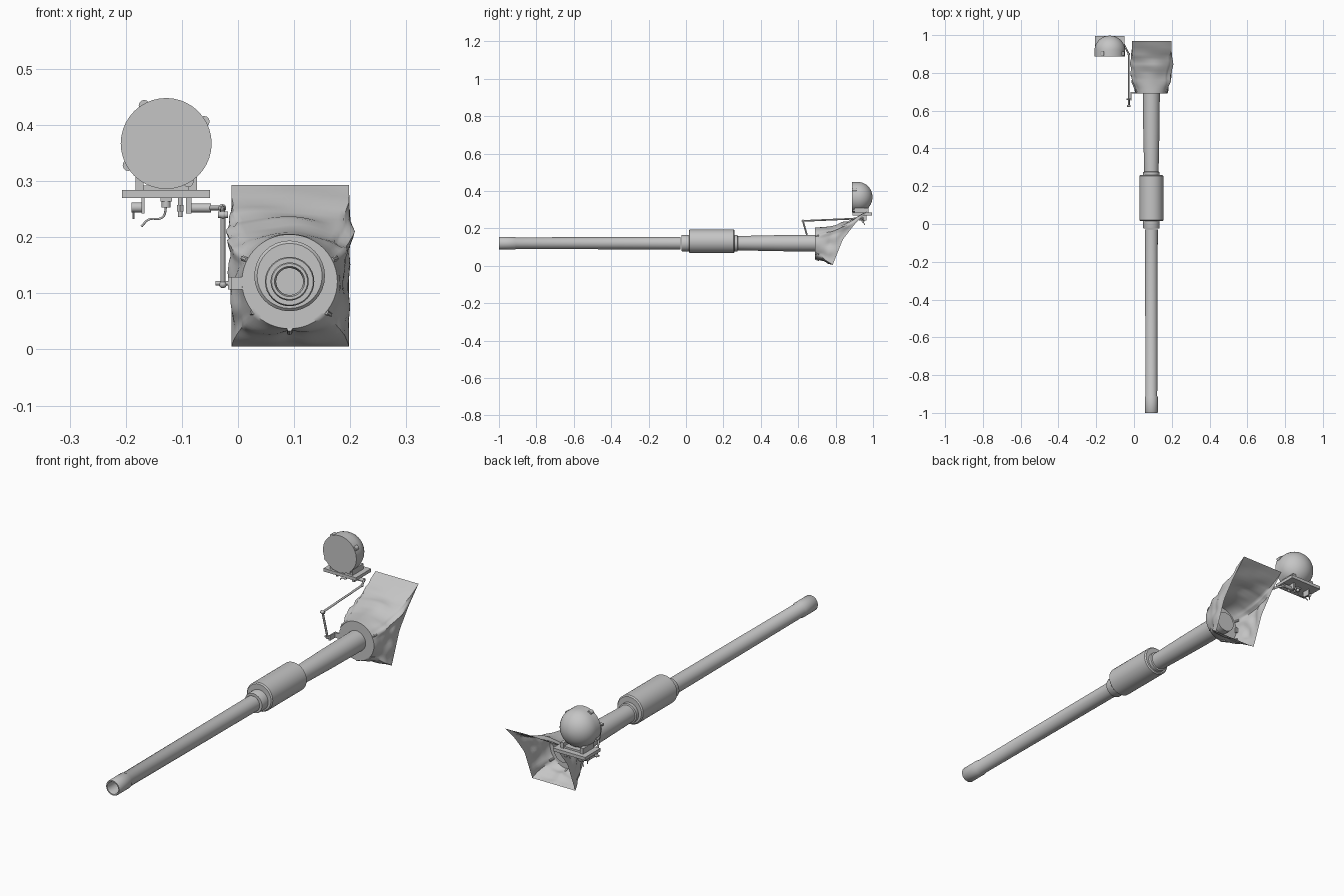
import bpy, bmesh, math
from mathutils import Vector, noise

if "Cube" in bpy.data.objects:
    bpy.data.objects.remove(bpy.data.objects["Cube"])

grey = bpy.data.materials.new("grey paint")
grey.diffuse_color = (0.56, 0.56, 0.56, 1)
grey.use_nodes = True
grey.node_tree.nodes["Principled BSDF"].inputs["Base Color"].default_value = grey.diffuse_color
GX, GZ = 0.092, 0.121          # gun axis
LX, LZ = -0.128, 0.367         # searchlight axis


def finish(name, bm, angle=35):
    bmesh.ops.recalc_face_normals(bm, faces=bm.faces)
    me = bpy.data.meshes.new(name)
    bm.to_mesh(me)
    bm.free()
    ob = bpy.data.objects.new(name, me)
    bpy.context.collection.objects.link(ob)
    me.materials.append(grey)
    bpy.ops.object.select_all(action='DESELECT')
    ob.select_set(True)
    bpy.context.view_layer.objects.active = ob
    bpy.ops.object.shade_smooth_by_angle(angle=math.radians(angle))
    return ob


def skin(bm, rings):
    for a, b in zip(rings, rings[1:]):
        n = len(a)
        for i in range(n):
            bm.faces.new((a[i], a[(i + 1) % n], b[(i + 1) % n], b[i]))


def turned(name, profile, cx, cz, n=32):
    """Turn (y, radius) pairs about an axis along y."""
    bm = bmesh.new()
    rings = [[bm.verts.new((cx + r * math.cos(2 * math.pi * i / n), y,
                            cz + r * math.sin(2 * math.pi * i / n)))
              for i in range(n)] for y, r in profile]
    skin(bm, rings)
    bm.faces.new(rings[0])
    bm.faces.new(rings[-1])
    return finish(name, bm)


def rod(name, a, b, r, n=12):
    a, b = Vector(a), Vector(b)
    bm = bmesh.new()
    bmesh.ops.create_cone(bm, cap_ends=True, segments=n, radius1=r, radius2=r, depth=(b - a).length)
    q = (b - a).to_track_quat('Z', 'Y')
    for v in bm.verts:
        v.co = q @ v.co + (a + b) / 2
    return finish(name, bm)


def box(name, lo, hi):
    bm = bmesh.new()
    bmesh.ops.create_cube(bm, size=1)
    for v in bm.verts:
        v.co = [(l + h) / 2 + c * (h - l) for c, l, h in zip(v.co, lo, hi)]
    return finish(name, bm)


def ball(name, c, r):
    bm = bmesh.new()
    bmesh.ops.create_uvsphere(bm, u_segments=12, v_segments=8, radius=r)
    bmesh.ops.translate(bm, vec=c, verts=bm.verts)
    return finish(name, bm, 60)


# Gun tube with hollow muzzle
turned("gun_barrel", [(-0.9, 0.024), (-0.99, 0.024), (-1, 0.027), (-1, 0.032), (-0.997, 0.034),
                      (-0.915, 0.034), (-0.91, 0.031), (-0.03, 0.034)], GX, GZ)
turned("barrel_collar", [(-0.025, 0.034), (-0.025, 0.042), (-0.02, 0.044), (0.025, 0.044)], GX, GZ)
turned("bore_evacuator", [(0.015, 0.058), (0.02, 0.063), (0.255, 0.063), (0.26, 0.058)], GX, 0.131)
turned("rear_barrel", [(0.25, 0.044), (0.275, 0.044), (0.277, 0.038), (0.36, 0.04),
                       (0.50, 0.043), (0.72, 0.045)], GX, GZ)

# Canvas cover: round at the gun, stretched to a slanted rectangle at the turret
SIDE, STEPS = 20, 16
CLIPS = [27, 153, 220, 270, 320]
EDGE = [(0.0, 0.782), (0.14, 0.838), (0.22, 0.9), (0.293, 0.97)]


def edge_y(z):
    for (z0, y0), (z1, y1) in zip(EDGE, EDGE[1:]):
        if z <= z1:
            return y0 + (y1 - y0) * (z - z0) / (z1 - z0)
    return EDGE[-1][1]


def cover_point(k, t):
    side, f = divmod(k, SIDE)
    f = f / SIDE
    ang = math.radians(-45 + 90 * (side + f))
    c, s = math.cos(ang), math.sin(ang)
    u = 2 * f - 1
    ex, ez = [(1, u), (-u, 1), (-1, -u), (u, -1)][side]
    end = Vector((GX + 0.001 + 0.1045 * ex, 0, 0.149 + 0.144 * ez))
    end.y = edge_y(end.z)
    start = Vector((GX + 0.085 * c, 0.69, GZ + 0.084 * s))
    up = max(0, s)
    w = t ** (1.1 + 0.9 * up)                 # late flare over the top
    wx = 1 - (1 - t) ** 1.6                   # quick swell at the flanks
    p = Vector((start.x + (end.x - start.x) * wx, start.y + (end.y - start.y) * t,
                start.z + (end.z - start.z) * w))
    bulge = math.sin(math.pi * t)
    deg = math.degrees(ang) % 360
    fold = sum(math.exp(-((deg - a) / 7) ** 2) for a in CLIPS[:2]) * 0.014
    fold -= sum(math.exp(-((deg - a) / 9) ** 2) for a in CLIPS[2:]) * 0.007
    wrinkle = 0.012 * noise.noise(Vector((p.x * 9, p.y * 26, p.z * 22)))
    out = bulge * (fold + wrinkle + 0.003)
    return p + Vector((c, 0, s)) * out


bm = bmesh.new()
N = SIDE * 4
rings = []
for r, y in ((0.044, 0.69), (0.079, 0.69)):
    rings.append([bm.verts.new((GX + r * math.cos(math.radians(-45 + 360 * k / N)), y,
                                GZ + r * math.sin(math.radians(-45 + 360 * k / N))))
                  for k in range(N)])
for j in range(STEPS + 1):
    rings.append([bm.verts.new(cover_point(k, j / STEPS)) for k in range(N)])
skin(bm, rings)
finish("canvas_cover", bm, 50)

# Clips round the cover
for a in CLIPS:
    c, s = math.cos(math.radians(a)), math.sin(math.radians(a))
    rod("cover_clip", (GX + 0.084 * c, 0.692, GZ + 0.084 * s),
        (GX + 0.093 * c, 0.712, GZ + 0.091 * s), 0.005, 8)

# Searchlight drum with domed back
dome = [(0.92 + 0.077 * math.sin(math.radians(a)), 0.081 * math.cos(math.radians(a)))
        for a in range(0, 90, 9)]
turned("searchlight", [(0.888, 0.081)] + dome + [(0.9969, 0.003)], LX, LZ, 40)
for a in (30, 120, 210, 300):
    c, s = math.cos(math.radians(a)), math.sin(math.radians(a))
    turned("rim_lug", [(0.891, 0.010), (0.912, 0.010)], LX + 0.078 * c, LZ + 0.078 * s, 12)

# Platform and the saddle holding the lamp
box("platform", (-0.207, 0.889, 0.27), (-0.05, 0.995, 0.284))
for x in (-0.183, -0.088):
    box("saddle_cheek", (x, 0.90, 0.282), (x + 0.015, 0.975, 0.308))
box("saddle_base", (-0.17, 0.905, 0.282), (-0.085, 0.97, 0.292))

# Fittings under the platform
box("left_bracket", (-0.172, 0.93, 0.242), (-0.167, 0.965, 0.272))
rod("left_knob", (-0.19, 0.948, 0.253), (-0.17, 0.948, 0.253), 0.009)
rod("knob_lever", (-0.186, 0.948, 0.232), (-0.186, 0.948, 0.262), 0.002, 6)
rod("cable_socket", (LX, 0.94, 0.253), (LX, 0.94, 0.272), 0.008)
box("socket_flange", (LX - 0.01, 0.93, 0.264), (LX + 0.01, 0.95, 0.272))
rod("clamp_bolt", (-0.103, 0.95, 0.236), (-0.103, 0.95, 0.272), 0.004)
rod("clamp_nut", (-0.103, 0.95, 0.246), (-0.103, 0.95, 0.257), 0.007, 6)
box("right_bracket", (-0.093, 0.925, 0.242), (-0.083, 0.965, 0.272))
rod("pivot_tube", (-0.085, 0.945, 0.252), (-0.048, 0.945, 0.252), 0.008)

# Hanging cable
cu = bpy.data.curves.new("cable", 'CURVE')
cu.dimensions = '3D'
cu.bevel_depth = 0.002
cu.bevel_resolution = 1
sp = cu.splines.new('BEZIER')
pts = [(LX, 0.94, 0.255), (-0.134, 0.942, 0.236), (-0.16, 0.95, 0.231), (-0.172, 0.955, 0.219)]
sp.bezier_points.add(len(pts) - 1)
for b, p in zip(sp.bezier_points, pts):
    b.co = p
    b.handle_left_type = b.handle_right_type = 'AUTO'
cu.materials.append(grey)
bpy.context.collection.objects.link(bpy.data.objects.new("cable", cu))

# Linkage from the lamp down to the cover
joints = [(-0.05, 0.945, 0.252), (-0.028, 0.90, 0.252), (-0.027, 0.625, 0.24), (-0.027, 0.66, 0.116)]
for name, a, b in zip(("link_elbow", "link_upper_rod", "link_lower_rod"), joints, joints[1:]):
    rod(name, a, b, 0.0045)
for p in joints[1:]:
    ball("link_joint", p, 0.007)
rod("elbow_pin", (-0.036, 0.625, 0.24), (-0.018, 0.625, 0.24), 0.006)
rod("lower_pin", (-0.04, 0.66, 0.118), (-0.012, 0.66, 0.118), 0.004)
box("link_tab", (-0.018, 0.655, 0.107), (-0.012, 0.70, 0.129))
box("link_tab_foot", (-0.018, 0.691, 0.107), (0.015, 0.70, 0.129))
